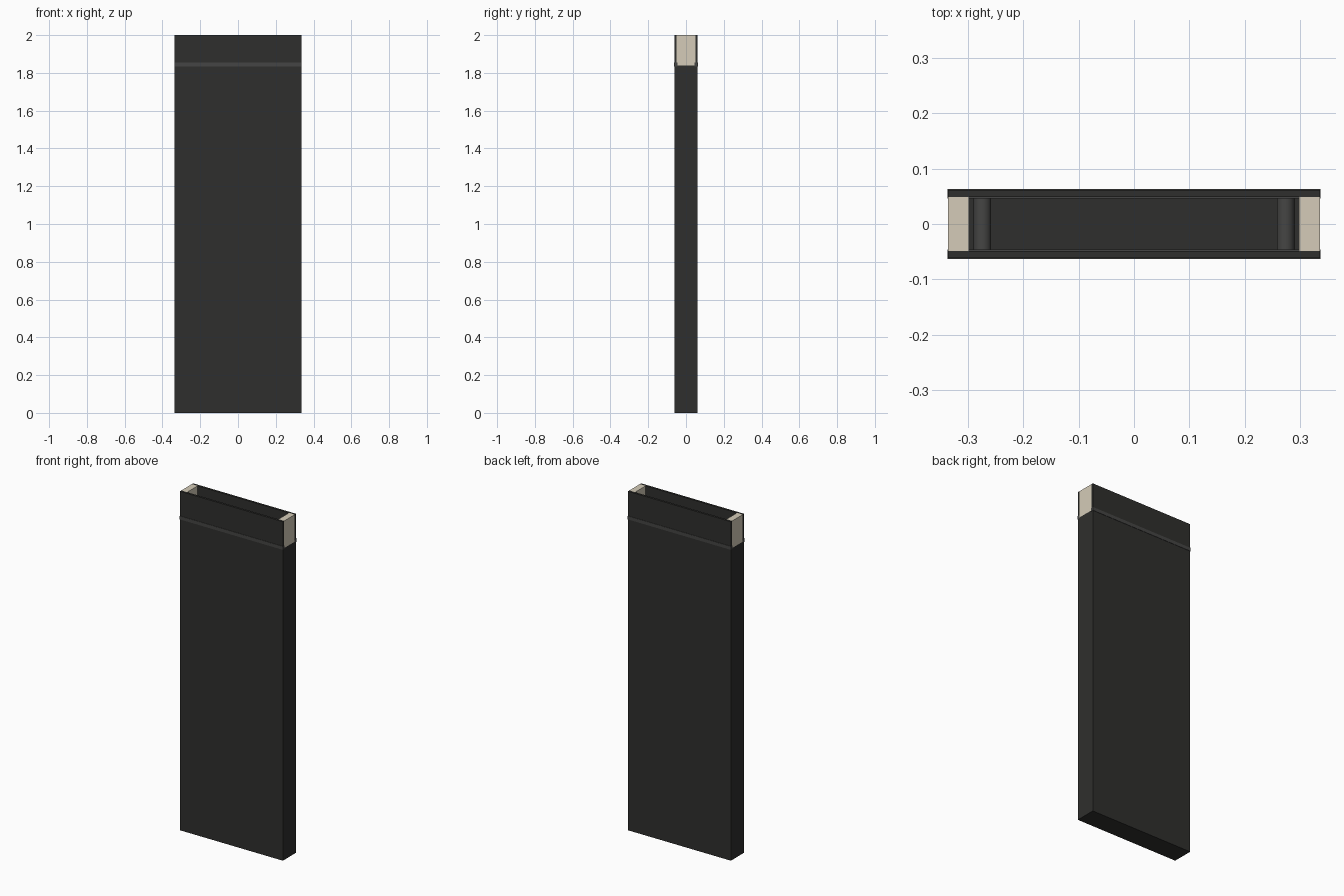
import bpy, math

if "Cube" in bpy.data.objects:
    bpy.data.objects.remove(bpy.data.objects["Cube"])


def material(name, rgb):
    m = bpy.data.materials.new(name)
    m.diffuse_color = (*rgb, 1)
    m.use_nodes = True
    m.node_tree.nodes["Principled BSDF"].inputs["Base Color"].default_value = m.diffuse_color
    return m


black = material("black", (0.028, 0.028, 0.026))
grey = material("dark_grey", (0.06, 0.06, 0.058))
cream = material("cream", (0.66, 0.60, 0.48))

W, D, H = 0.336, 0.0615, 2.0   # half width, half depth, height
SEAM = 1.845                   # top of the closed sleeve


def box(name, x, y, z, mat):
    """Box from (min, max) pairs."""
    spans = (x, y, z)
    bpy.ops.mesh.primitive_cube_add(size=1, location=[sum(s) / 2 for s in spans])
    ob = bpy.context.object
    ob.name = name
    ob.scale = [s[1] - s[0] for s in spans]
    bpy.ops.object.transform_apply(location=False, rotation=False, scale=True)
    ob.data.materials.append(mat)
    return ob


# Closed floor of the sleeve
box("floor", (-W, W), (-D, D), (0, 0.02), black)

# Broad front and back panels, with a thin raised seam strip
for side, s in (("front", -1), ("back", 1)):
    def yspan(a, b):
        return tuple(sorted((s * a, s * b)))
    box(side + "_panel", (-W, W), yspan(0.049, D), (0.02, H), black)
    box(side + "_seam", (-W - 0.001, W + 0.001), yspan(0.046, D + 0.002),
        (SEAM - 0.01, SEAM + 0.01), grey)

# Narrow side walls, cream end blocks in the mouth, and guide rollers
for side, s in (("left", -1), ("right", 1)):
    def xspan(a, b):
        return tuple(sorted((s * a, s * b)))
    box(side + "_wall", xspan(0.29, W), (-0.049, 0.049), (0.02, SEAM - 0.005), black)
    box(side + "_end_block", xspan(0.298, W), (-0.049, 0.049),
        (SEAM - 0.005, H), cream)
    bpy.ops.mesh.primitive_cylinder_add(
        vertices=24, radius=0.016, depth=0.092, location=(s * 0.274, 0, SEAM - 0.03),
        rotation=(math.pi / 2, 0, 0))
    roller = bpy.context.object
    roller.name = side + "_roller"
    roller.data.materials.append(grey)
    bpy.ops.object.shade_smooth_by_angle()
